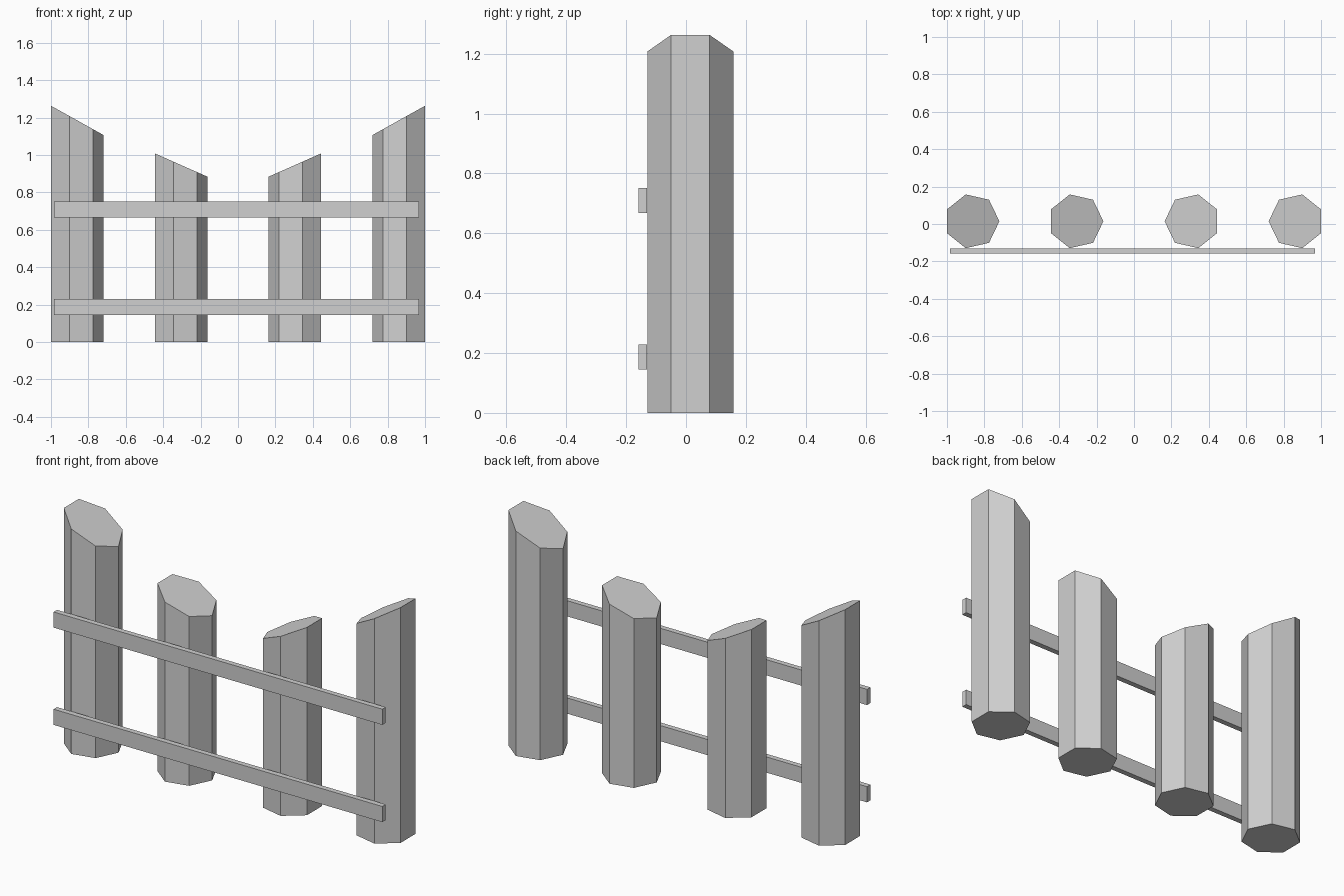
import bpy, bmesh, math

cube = bpy.data.objects.get("Cube")
if cube:
    bpy.data.objects.remove(cube, do_unlink=True)

grey = bpy.data.materials.new("plain grey")
grey.use_nodes = True
grey.diffuse_color = (0.63, 0.63, 0.63, 1)
shader = next(n for n in grey.node_tree.nodes if n.type == 'BSDF_PRINCIPLED')
shader.inputs["Base Color"].default_value = grey.diffuse_color

SIDES, RADIUS, POST_Y = 7, 0.1473, 0.0145


def finish(name, bm):
    bmesh.ops.recalc_face_normals(bm, faces=bm.faces)
    mesh = bpy.data.meshes.new(name)
    bm.to_mesh(mesh)
    bm.free()
    mesh.materials.append(grey)
    bpy.context.collection.objects.link(bpy.data.objects.new(name, mesh))


def post(name, side, centre, low, high):
    """Seven-sided post, one corner towards the middle, top sloping inwards."""
    bm = bmesh.new()
    inner = centre - RADIUS
    width = RADIUS * (1 + math.cos(math.pi / SIDES))
    ring = []
    for i in range(SIDES):
        a = math.tau * i / SIDES
        ring.append((centre - RADIUS * math.cos(a), POST_Y + RADIUS * math.sin(a)))
    base = bm.faces.new([bm.verts.new((side * x, y, 0)) for x, y in ring])
    top = bmesh.ops.extrude_face_region(bm, geom=[base], use_keep_orig=True)
    for v in top["geom"]:
        if isinstance(v, bmesh.types.BMVert):
            v.co.z = low + (high - low) * (side * v.co.x - inner) / width
    finish(name, bm)


def rail(name, bottom, top):
    """Thin flat board across the front of the posts."""
    bm = bmesh.new()
    bmesh.ops.create_cube(bm, size=1)
    for v in bm.verts:
        v.co.x = 0.968 if v.co.x > 0 else -0.984
        v.co.y = -0.13 if v.co.y > 0 else -0.159
        v.co.z = top if v.co.z > 0 else bottom
    finish(name, bm)


# Posts, tall outside and short inside
for label, side in (("left", 1), ("right", -1)):
    post(label + "_outer_post", side, 0.867, 1.107, 1.263)
    post(label + "_inner_post", side, 0.311, 0.884, 1.008)

# Rails
rail("lower_rail", 0.145, 0.229)
rail("upper_rail", 0.667, 0.751)
